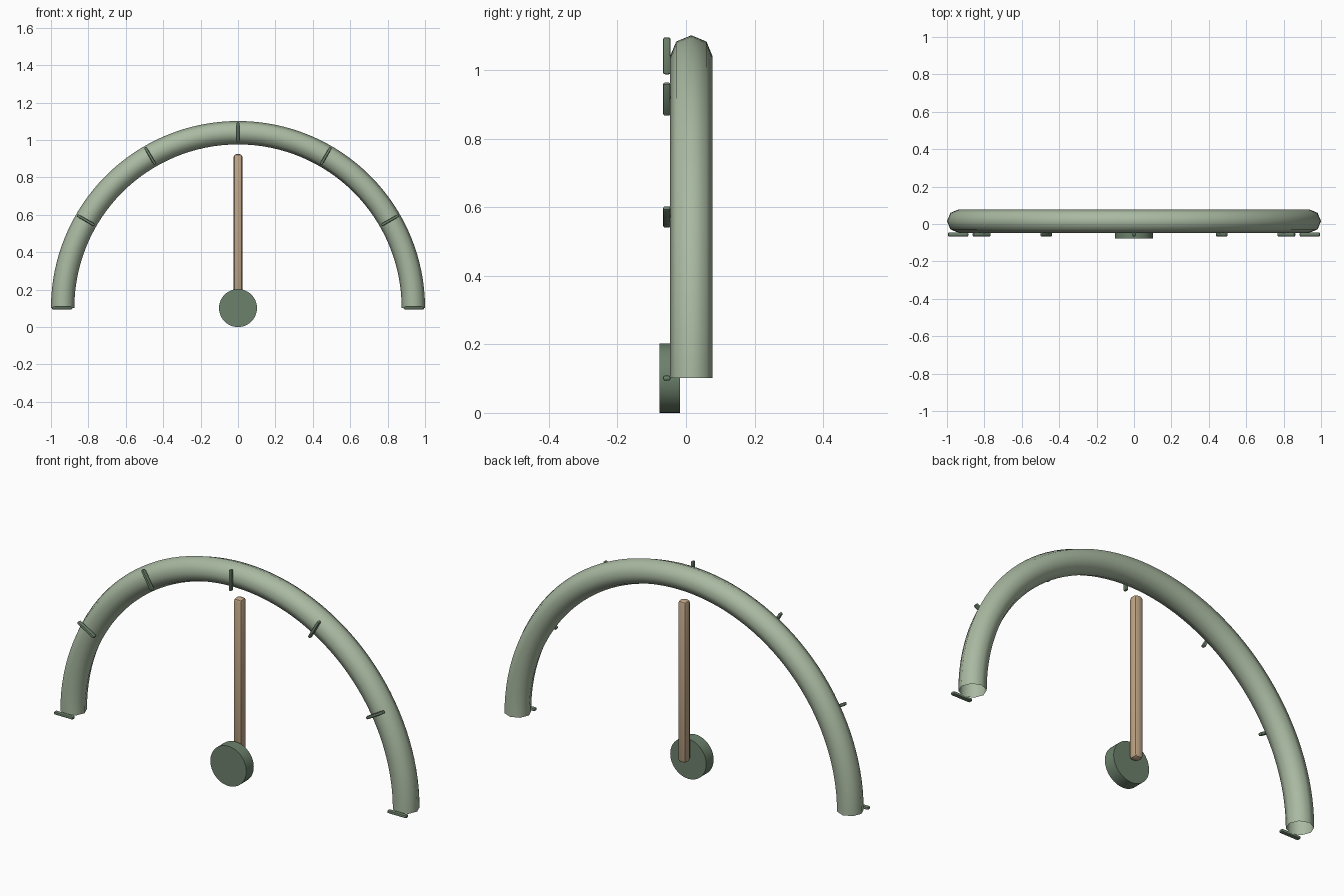
import bpy, bmesh
from math import sin, cos, pi, radians
from mathutils import Matrix, Vector

cube = bpy.data.objects.get("Cube")
if cube:
    bpy.data.objects.remove(cube, do_unlink=True)

PIVOT_Z = 0.1015
ARC_Y = 0.0155
ARC_R, TUBE_R = 0.9375, 0.0625


def material(name, rgb):
    m = bpy.data.materials.new(name)
    m.use_nodes = True
    m.diffuse_color = (*rgb, 1)
    m.node_tree.nodes["Principled BSDF"].inputs["Base Color"].default_value = (*rgb, 1)
    return m


sage = material("light sage", (0.40, 0.49, 0.36))
moss = material("dark moss", (0.15, 0.22, 0.15))
tan = material("warm tan", (0.53, 0.38, 0.24))


def finish(name, bm, mat, angle):
    mesh = bpy.data.meshes.new(name)
    bm.to_mesh(mesh)
    bm.free()
    mesh.materials.append(mat)
    obj = bpy.data.objects.new(name, mesh)
    bpy.context.collection.objects.link(obj)
    bpy.ops.object.select_all(action="DESELECT")
    obj.select_set(True)
    bpy.context.view_layer.objects.active = obj
    bpy.ops.object.shade_smooth_by_angle(angle=radians(angle))
    return obj


def rounded_box(name, size, matrix, bevel, mat):
    bm = bmesh.new()
    bmesh.ops.create_cube(bm, size=1, matrix=Matrix.Diagonal((*size, 1)))
    bmesh.ops.bevel(bm, geom=bm.edges[:], offset=bevel, segments=2,
                    profile=0.5, affect="EDGES", clamp_overlap=True)
    bm.transform(matrix)
    return finish(name, bm, mat, 35)


# Gauge arch: open-ended half ring with an eight-sided section
STEPS, SIDES = 64, 8
bm = bmesh.new()
rings = []
for i in range(STEPS + 1):
    a = pi * i / STEPS
    ring = []
    for j in range(SIDES):
        t = 2 * pi * j / SIDES
        r = ARC_R + TUBE_R * cos(t)
        ring.append(bm.verts.new((r * cos(a), ARC_Y + TUBE_R * sin(t), PIVOT_Z + r * sin(a))))
    rings.append(ring)
for p, q in zip(rings, rings[1:]):
    for j in range(SIDES):
        k = (j + 1) % SIDES
        bm.faces.new((p[j], p[k], q[k], q[j]))
bmesh.ops.recalc_face_normals(bm, faces=bm.faces[:])
finish("gauge_arch", bm, sage, 60)

# Seven radial tick marks on the front of the arch
for n in range(7):
    a = n * pi / 6
    place = Matrix.Translation((0.94 * cos(a), -0.056, PIVOT_Z + 0.94 * sin(a)))
    rounded_box(f"tick_mark_{n + 1}", (0.108, 0.022, 0.015),
                place @ Matrix.Rotation(-a, 4, "Y"), 0.006, moss)

# Needle standing upright from the pivot
rounded_box("needle", (0.047, 0.047, 0.823),
            Matrix.Translation((0, ARC_Y, PIVOT_Z + 0.4115)), 0.015, tan)

# Pivot hub disc facing the front
bm = bmesh.new()
bmesh.ops.create_cone(bm, cap_ends=True, segments=48, radius1=PIVOT_Z, radius2=PIVOT_Z, depth=0.06,
                      matrix=Matrix.Translation((0, -0.048, PIVOT_Z)) @ Matrix.Rotation(pi / 2, 4, "X"))
finish("pivot_hub", bm, moss, 35)
